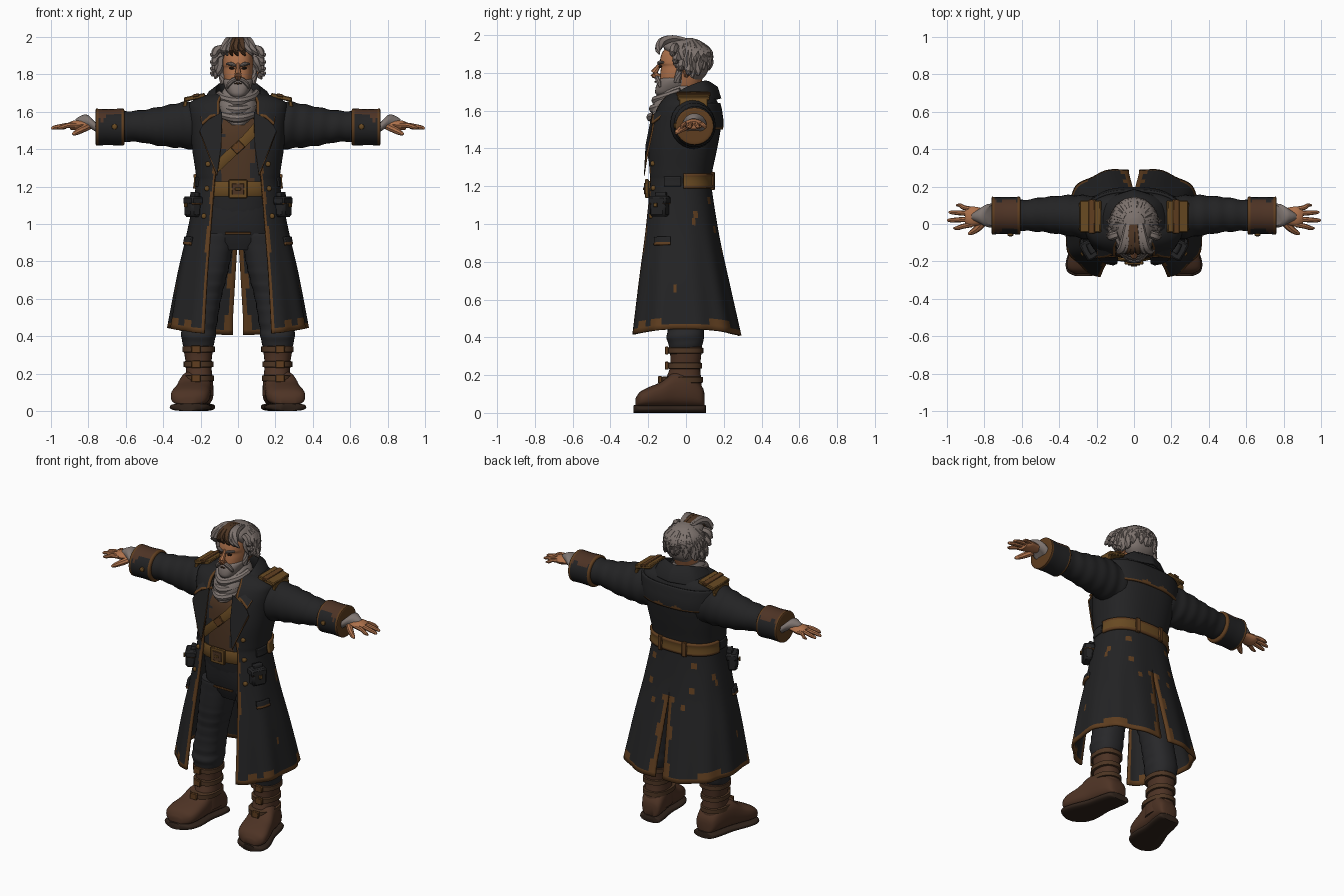
import bpy, bmesh, math, random
from math import sin, cos, pi
from mathutils import Vector, Euler, noise

if "Cube" in bpy.data.objects:
    bpy.data.objects.remove(bpy.data.objects["Cube"])
random.seed(4)

COL = {"coat_black": (.017, .017, .018), "trouser_charcoal": (.021, .021, .023), "boot_brown": (.075, .033, .018),
       "ochre_leather": (.14, .068, .016), "rust_trim": (.115, .048, .014), "skin_tan": (.42, .165, .07),
       "hair_grey": (.2, .165, .15), "scarf_grey": (.215, .18, .165), "vest_brown": (.075, .036, .017),
       "sole_dark": (.03, .017, .011)}
MAT = {}
for k, c in COL.items():
    MAT[k] = bpy.data.materials.new(k)
    MAT[k].diffuse_color = (*c, 1)

def build(name, geo, mats, mirror=False, solid=0, rule=None, closed=True, bevel=0, uv=None):
    V, F = geo
    mats = [mats] if isinstance(mats, str) else mats
    me = bpy.data.meshes.new(name)
    me.from_pydata([tuple(v) for v in V], [], F)
    for m in mats:
        me.materials.append(MAT[m])
    if closed:
        bm = bmesh.new(); bm.from_mesh(me)
        bmesh.ops.recalc_face_normals(bm, faces=bm.faces)
        bm.to_mesh(me); bm.free()
    if rule:
        for p in me.polygons:
            u = uv[p.index] if uv and p.index < len(uv) else (.5, .5)
            p.material_index = int(rule(u, p.center, p.normal))
    me.shade_smooth()
    me.set_sharp_from_angle(angle=math.radians(42))
    ob = bpy.data.objects.new(name, me)
    bpy.context.collection.objects.link(ob)
    if mirror:
        ob.modifiers.new("mirror", 'MIRROR').merge_threshold = .0005
    if solid:
        s = ob.modifiers.new("thick", 'SOLIDIFY'); s.thickness = solid; s.offset = -1
    if bevel:
        ob.modifiers.new("bevel", 'BEVEL').width = bevel
    return ob

def spline(rows, k):
    out, n = [], len(rows)
    for i in range(n - 1):
        p = [rows[max(0, min(n - 1, i + d))] for d in (-1, 0, 1, 2)]
        for s in range(k):
            t = s / k
            out.append(tuple(.5 * (2*b + (c-a)*t + (2*a-5*b+4*c-d)*t*t + (3*b-a-3*c+d)*t**3) for a, b, c, d in zip(*p)))
    return out + [tuple(rows[-1])]

def loft_geo(rings, closed=True):
    n, m = len(rings[0]), len(rings)
    V = [v for r in rings for v in r]
    w = n if closed else n - 1
    F = [(i*n + j, i*n + (j+1) % n, (i+1)*n + (j+1) % n, (i+1)*n + j) for i in range(m-1) for j in range(w)]
    uv = [((j + .5)/w, (i + .5)/(m-1)) for i in range(m-1) for j in range(w)]
    if closed:
        F += [tuple(range(n))[::-1], tuple(range((m-1)*n, m*n))]
    return (V, F), uv

def loft(name, rings, mats, closed=True, **kw):
    geo, uv = loft_geo(rings, closed)
    return build(name, geo, mats, closed=closed, uv=uv, **kw)

def spow(v, p):
    return math.copysign(abs(v)**p, v)

def body(name, rows, mats, k=4, n=28, p=.85, cx=None, **kw):
    """stack of rounded sections: z, half width, front y, back y (, centre x)"""
    R = []
    for r in spline(rows, k):
        z, a, f, b = r[:4]; x0 = r[4] if len(r) > 4 else 0
        R.append([(x0 + a*spow(sin(2*pi*j/n), p), (f+b)/2 - (b-f)/2*spow(cos(2*pi*j/n), p), z) for j in range(n)])
    return loft(name, R, mats, **kw)

def tube(pts, radii, flat=1, ref=(0, 0, 1), n=8, k=4):
    P = spline([(*p, r) for p, r in zip(pts, radii)], k)
    R = []
    for i, q in enumerate(P):
        t = (Vector(P[min(i+1, len(P)-1)][:3]) - Vector(P[max(i-1, 0)][:3])).normalized()
        s = t.cross(Vector(ref)).normalized(); u = s.cross(t)
        R.append([Vector(q[:3]) + q[3]*(cos(2*pi*j/n)*s + flat*sin(2*pi*j/n)*u) for j in range(n)])
    return loft_geo(R)[0]

def merge(geos):
    V, F = [], []
    for v, f in geos:
        F += [tuple(i + len(V) for i in q) for q in f]; V += list(v)
    return V, F

def box(name, loc, size, mats, rot=(0, 0, 0), **kw):
    e = Euler(rot).to_matrix()
    V = [Vector(loc) + e @ Vector((x*size[0]/2, y*size[1]/2, z*size[2]/2)) for x in (-1, 1) for y in (-1, 1) for z in (-1, 1)]
    F = [(0, 1, 3, 2), (4, 6, 7, 5), (0, 4, 5, 1), (2, 3, 7, 6), (0, 2, 6, 4), (1, 5, 7, 3)]
    return build(name, (V, F), mats, bevel=min(size)*.2, **kw)

# ---- coat: half shell (z, half width, front y, back y, front opening) ----
COAT = spline([(.41, .375, -.305, .295, .18), (.7, .325, -.268, .23, .165), (.95, .272, -.235, .175, .148),
               (1.2, .226, -.21, .135, .13), (1.27, .226, -.208, .138, .122), (1.4, .245, -.208, .165, .105),
               (1.52, .258, -.19, .185, .1), (1.6, .265, -.165, .178, .1), (1.65, .255, -.135, .165, .1),
               (1.685, .19, -.1, .14, .09), (1.7, .11, -.06, .11, .08)], 7)

def coat_pt(z, t, off=0):
    r = COAT[-1]
    for a, b in zip(COAT, COAT[1:]):
        if z <= b[0]:
            f = (z - a[0])/(b[0] - a[0]); r = [i + (j-i)*f for i, j in zip(a, b)]; break
    d = max(0, min(1, (1.12 - z)/.7)); s = 1 + .018*d*cos(11*t)
    return Vector((((r[1]+off)*s*spow(sin(t), .8)), (r[2]+r[3])/2 - ((r[3]-r[2])/2+off)*s*spow(cos(t), .8), z + .035*d*sin(t)**2))

rings = []
for r in COAT:
    t0 = math.asin(min(1, (r[4]/r[1])**1.25))
    t1 = pi - math.asin((.027*max(0, min(1, (.95 - r[0])/.45))/r[1])**1.25)
    rings.append([coat_pt(r[0], t0 + (t1-t0)*j/56) for j in range(57)])
def worn(u, c, n):
    w = noise.noise(c*13)
    return (u[0] < .022 + .02*w or c.z < .445 + .035*w + .03*(abs(c.x) > .25) or (u[0] > .975 - .02*w and c.z < .93)
            or (w > .62 and c.z < 1.2))
loft("long_coat", rings, ["coat_black", "rust_trim"], closed=False, mirror=True, solid=.014, rule=worn)

def coat_band(name, z0, z1, t0, t1, off, mats, rows=6, cols=30, **kw):
    R = [[coat_pt(z0 + (z1-z0)*i/rows, t0 + (t1-t0)*j/cols, off) for j in range(cols+1)] for i in range(rows+1)]
    return loft(name, R, mats, closed=False, mirror=True, solid=off+.004, **kw)

coat_band("coat_back_belt", 1.19, 1.265, 1.65, pi, .014, ["ochre_leather", "rust_trim"], rule=lambda u, c, n: abs(u[1]-.5) > .4)
coat_band("back_yoke", 1.5, 1.64, 1.9, pi, .013, ["coat_black", "rust_trim"], rows=14, cols=36,
          rule=lambda u, c, n: u[1] < .1 + .22*max(0, noise.noise(c*11)) or u[0] < .13 + .25*noise.noise(c*9))
coat_band("waist_tab", 1.2, 1.25, 1.2, 1.6, .008, "coat_black")
coat_band("lower_pocket_flap", .88, .925, .98, 1.4, .014, ["coat_black", "rust_trim"], rule=lambda u, c, n: u[1] < .35)
coat_band("pouch_strap", 1.1, 1.17, 1.0, 1.3, .03, "coat_black")

def on_coat(name, z, t, size, mats, off=0, **kw):
    p = coat_pt(z, t, off); d = coat_pt(z, t+.05) - coat_pt(z, t-.05)
    return box(name, p, size, mats, rot=(0, 0, math.atan2(d.y, d.x)), mirror=True, **kw)
on_coat("side_pouch", 1.09, 1.12, (.095, .06, .105), "coat_black", .02)
on_coat("side_pouch_flap", 1.125, 1.12, (.105, .07, .045), ["coat_black", "rust_trim"], .022, rule=lambda u, c, n: n.z < -.5)
on_coat("pouch_stud", 1.1, 1.12, (.022, .01, .022), "ochre_leather", .06)
on_coat("belt_loop", 1.227, 2.85, (.03, .02, .095), "rust_trim", .016)

def button(loc, r=.014):
    return tube([Vector(loc)+Vector((0, .01, 0)), Vector(loc)+Vector((0, -.006, 0)), Vector(loc)+Vector((0, -.011, 0))], [r, r, r*.5], n=10, k=2)
build("coat_buttons", merge([button(coat_pt(z, t)) for z, t in ((1.32, .68), (1.19, .74), (1.04, .72))]), "ochre_leather", mirror=True)

# ---- folded collar and lapels ----
top = spline([(0, .125, 1.755), (.095, .08, 1.755), (.118, -.04, 1.7), (.085, -.15, 1.585)], 8)
out = spline([(0, .187, 1.665), (.155, .12, 1.655), (.2, -.04, 1.63), (.195, -.185, 1.535)], 8)
inn = spline([(0, .095, 1.65), (.08, .05, 1.65), (.1, -.05, 1.61), (.08, -.13, 1.56)], 8)
mid = [((a[0]+b[0])/2*1.04, (a[1]+b[1])/2 + .012*(1 - i/12), (a[2]+b[2])/2 + .016) for i, (a, b) in enumerate(zip(top, out))]
edge = [tuple(a*.1 + b*.9 for a, b in zip(p, q)) for p, q in zip(mid, out)]
loft("coat_collar", [r[::-1] for r in (out, edge, mid, top, inn)], ["coat_black", "rust_trim"], closed=False, mirror=True, solid=.012,
     rule=lambda u, c, n: (u[1] < .25 or u[0] < .05) and c.y < .02)
def lapel(name, pts, mats):
    bm = bmesh.new()
    f = bm.faces.new([bm.verts.new(p) for p in pts])
    bmesh.ops.inset_region(bm, faces=[f], thickness=.009, use_boundary=True)
    bm.faces.ensure_lookup_table(); bm.verts.index_update()
    geo = ([v.co.copy() for v in bm.verts], [tuple(v.index for v in q.verts) for q in bm.faces])
    bm.free()
    big = max(range(len(geo[1])), key=lambda i: len(geo[1][i]))
    uv = [(0 if i == big else 1, 0) for i in range(len(geo[1]))]
    build(name, geo, mats, closed=False, mirror=True, solid=.015, uv=uv, rule=lambda u, c, n: u[0])
lapel("lapel", [(.085, -.178, 1.6), (.09, -.214, 1.42), (.112, -.222, 1.27), (.15, -.214, 1.36), (.205, -.182, 1.5), (.18, -.176, 1.545)],
      ["coat_black", "rust_trim"])

# ---- shoulders, sleeves, cuffs ----
box("epaulette", (.232, .04, 1.677), (.115, .17, .024), ["ochre_leather", "rust_trim"], rot=(0, .22, 0), mirror=True)
box("epaulette_drop", (.283, .04, 1.635), (.02, .15, .06), "ochre_leather", rot=(0, -.15, 0), mirror=True)
box("epaulette_strap", (.225, .04, 1.688), (.035, .18, .016), "rust_trim", rot=(0, .22, 0), mirror=True)
def arm(name, rows, mats, k=5, n=24, wr=0, **kw):
    R = [[(x + wr*1.5*sin(2*pi*j/n), cy + ry*(1 + wr*sin(x*75 + 2*sin(2*pi*j/n)))*cos(2*pi*j/n),
           cz + rz*(1 + wr*sin(x*75 + 2*sin(2*pi*j/n)))*sin(2*pi*j/n)) for j in range(n)] for x, cy, cz, ry, rz in spline(rows, k)]
    return loft(name, R, mats, mirror=True, **kw)
arm("sleeve", [(.17, .03, 1.52, .12, .13), (.25, .035, 1.525, .118, .128), (.34, .045, 1.52, .11, .115), (.47, .05, 1.515, .095, .095),
               (.56, .047, 1.52, .085, .083), (.64, .045, 1.52, .08, .08)], "coat_black", k=8, wr=.025)
arm("cuff", [(.605, .045, 1.518, .075, .075), (.61, .045, 1.518, .1, .096), (.63, .045, 1.518, .1, .099), (.69, .045, 1.518, .098, .096),
             (.745, .045, 1.518, .1, .098), (.76, .045, 1.518, .098, .096), (.762, .045, 1.518, .065, .065)], ["coat_black", "rust_trim", "boot_brown"], k=4,
    rule=lambda u, c, n: 1 if (c.x < .623 or c.x > .748) else 2 if c.z > 1.573 + .03*noise.noise(c*16) else 0)
build("cuff_buttons", merge([button((.66, -.055, 1.52), .015)]), "ochre_leather", mirror=True)
arm("knit_wrist", [(.74, .045, 1.52, .06, .06), (.765, .045, 1.52, .062, .064), (.79, .043, 1.522, .05, .054), (.81, .04, 1.524, .035, .035)],
    "scarf_grey", wr=.04)

# ---- hands ----
hand = [tube([(.78, .042, 1.53), (.82, .042, 1.532), (.87, .04, 1.528), (.9, .04, 1.522)], [.035, .045, .054, .042], flat=.5, n=14)]
for y0, y1, x1, r in ((-.004, -.022, .965, .013), (.027, .02, .998, .0135), (.055, .062, .99, .013), (.08, .1, .95, .012)):
    hand.append(tube([(.865, y0, 1.529), (.91, (y0*.6 + y1*.4), 1.527), (x1-.02, y1, 1.516), (x1, y1, 1.51)], [r, r*1.05, r*.85, r*.4]))
hand.append(tube([(.8, .015, 1.522), (.835, -.022, 1.505), (.868, -.045, 1.488), (.885, -.053, 1.48)], [.02, .019, .014, .006]))
build("hand", merge(hand), "skin_tan", mirror=True)

# ---- torso, vest, sash, belt ----
body("vest", [(1.02, .17, -.15, .1), (1.1, .19, -.17, .11), (1.2, .2, -.185, .115), (1.4, .205, -.183, .13), (1.52, .2, -.165, .14), (1.62, .12, -.1, .1)],
     ["vest_brown", "trouser_charcoal"], k=8, n=48,
     rule=lambda u, c, n: c.z < 1.21 or abs(c.x) > .085 + .05*noise.noise(c*12))
build("chest_sash", tube([(.14, -.165, 1.57), (.06, -.19, 1.47), (-.04, -.196, 1.375), (-.13, -.18, 1.29)], [.026]*4, flat=.28, ref=(0, 1, 0), n=4), "ochre_leather")
box("sash_buckle", (.0, -.2, 1.41), (.06, .016, .05), "rust_trim", rot=(0, -.75, 0))
body("waist_belt", [(1.15, .2, -.192, .115), (1.152, .206, -.2, .118), (1.222, .206, -.2, .118), (1.225, .2, -.192, .115)], "ochre_leather", k=2)
for nm, s, m, y in (("belt_buckle", (.1, .02, .1), "ochre_leather", -.207), ("buckle_window", (.065, .01, .06), "vest_brown", -.217), ("buckle_pin", (.03, .012, .014), "ochre_leather", -.222)):
    box(nm, (0, y, 1.187), s, m)

# ---- trousers ----
body("trouser_hips", [(.86, .12, -.1, .09), (.93, .19, -.13, .11), (1.02, .195, -.155, .115), (1.15, .195, -.175, .115)], "trouser_charcoal")
leg = spline([(.33, .07, -.08, .075, .212), (.38, .09, -.1, .092, .212), (.44, .092, -.1, .095, .208), (.6, .09, -.105, .09, .18), (.75, .098, -.12, .095, .15), (.95, .105, -.13, .1, .115)], 7)
leg = [(z, a*(1 + .025*sin(z*95)), f*(1 + .03*sin(z*95 + 1)), b, x) for z, a, f, b, x in leg]
body("trouser_leg", leg, "trouser_charcoal", k=1, mirror=True)
box("fly_trim", (0, -.155, .95), (.14, .012, .012), "rust_trim")

# ---- boots, toes turned out ----
body("boot_shaft", [(.08, .075, -.1, .085, .205), (.16, .074, -.11, .082, .208), (.24, .068, -.085, .075, .21), (.3, .074, -.083, .08, .212), (.35, .08, -.09, .085, .212), (.365, .06, -.07, .065, .212)],
     "boot_brown", mirror=True)
def foot(name, rows, mat):
    R = []
    for y, w, z0, z1 in rows:
        cx = .205 - (y - .05)*.2
        R.append([(cx + w*spow(cos(2*pi*j/24), .7), y, max(z0, (z0+z1)/2 + (z1-z0)/2*spow(sin(2*pi*j/24), .75))) for j in range(24)])
    loft(name, R, mat, mirror=True)
foot("boot_foot", spline([(.098, .03, .03, .1), (.085, .062, .03, .14), (.03, .078, .03, .2), (-.06, .086, .03, .215), (-.13, .096, .03, .165), (-.2, .103, .03, .135), (-.245, .088, .03, .11), (-.268, .04, .03, .075)], 4), "boot_brown")
foot("boot_sole", spline([(.105, .04, 0, .04), (.095, .072, 0, .042), (.03, .082, 0, .042), (-.06, .085, 0, .042), (-.15, .104, 0, .042), (-.21, .108, 0, .042), (-.255, .09, 0, .042), (-.278, .045, 0, .04)], 4), "sole_dark")
for i, (z, a, f, b) in enumerate(((.33, .087, -.1, .092), (.25, .08, -.1, .086), (.175, .083, -.135, .09))):
    body("boot_strap_%d" % i, [(z-.017, a-.012, f+.012, b-.012, .211), (z-.014, a, f, b, .211), (z+.014, a, f, b, .211), (z+.017, a-.012, f+.012, b-.012, .211)], "vest_brown", k=1, mirror=True)
    box("boot_buckle_%d" % i, (.225, f-.002, z), (.05, .02, .042), "rust_trim", mirror=True)

# ---- scarf ----
body("scarf", [(1.53, .04, -.185, -.05), (1.57, .085, -.185, .04), (1.62, .105, -.178, .075), (1.66, .1, -.16, .08), (1.7, .09, -.125, .08), (1.73, .07, -.09, .07)], "scarf_grey", k=5)
build("scarf_folds", merge([tube([(-.1, -.03, z+.03), (-.07, -.13+.3*(z-1.58), z+.005), (0, -.185+.3*(z-1.58), z-.01), (.07, -.13+.3*(z-1.58), z+.01), (.1, -.03, z+.04)], [.018, .022, .024, .022, .018]) for z in (1.575, 1.62, 1.665)]), "scarf_grey")

# ---- head ----
body("head", [(1.66, .045, -.1, .05), (1.7, .055, -.13, .06), (1.75, .07, -.138, .08), (1.8, .079, -.136, .1), (1.835, .08, -.132, .1), (1.855, .082, -.139, .1), (1.91, .078, -.125, .1), (1.95, .055, -.085, .07)], "skin_tan")
build("nose", tube([(0, -.13, 1.858), (0, -.152, 1.825), (0, -.17, 1.795), (0, -.14, 1.778)], [.009, .013, .02, .014]), "skin_tan")
build("ears", tube([(.082, .0, 1.78), (.092, .005, 1.81), (.09, .01, 1.845)], [.01, .019, .01]), "skin_tan", mirror=True)
build("eyes", tube([(.02, -.136, 1.831), (.033, -.137, 1.833), (.046, -.128, 1.834)], [.003, .008, .003]), "sole_dark", mirror=True)
build("eyebrows", tube([(.012, -.143, 1.846), (.035, -.142, 1.855), (.062, -.12, 1.856)], [.006, .01, .005]), "hair_grey", mirror=True)
body("beard", [(1.675, .025, -.15, -.07), (1.695, .05, -.163, -.03), (1.725, .068, -.16, .01), (1.75, .077, -.15, .02), (1.768, .078, -.138, .02), (1.775, .07, -.125, .02)], "hair_grey")
build("moustache", merge([tube([(0, -.15, 1.776), (.025, -.152, 1.77), (.05, -.142, 1.745), (.056, -.138, 1.725)], [.009, .013, .012, .005]),
      tube([(.076, -.045, 1.75), (.084, -.04, 1.79), (.085, -.025, 1.85)], [.02, .018, .014])]), "hair_grey", mirror=True)
build("mouth", tube([(-.02, -.16, 1.75), (0, -.163, 1.752), (.02, -.16, 1.75)], [.002, .005, .002]), "vest_brown")

# ---- hair: cap plus swept locks ----
body("hair_cap", [(1.765, .06, -.0, .085), (1.8, .09, -.02, .112), (1.85, .103, -.055, .125), (1.9, .104, -.095, .125), (1.94, .092, -.12, .108), (1.97, .065, -.09, .075), (1.985, .025, -.04, .03)], "hair_grey")
locks = []
for i in range(30):
    a = -2.05 + 4.1*i/29; s, c = sin(a), cos(a); z = random.uniform(1.77, 1.86); o = random.uniform(.0, .022)*abs(s)
    locks.append(tube([(.05*s, .01 + .05*c, 1.965), (.1*s, .01 + .108*c, 1.915), (.114*s, .005 + .118*c, z + .035), ((.118 + o)*s, .005 + (.115 + o)*c, z)],
                      [.014, .021, .022, .005], n=6))
build("hair_locks", merge(locks), "hair_grey")
build("hair_side_curls", merge([tube([(.085, y, z+.04), (.115, y-.01, z+.03), (.13, y-.015, z), (.148, y-.01, z+.012)], [.02, .022, .017, .004], n=6)
      for y, z in ((-.04, 1.86), (-.01, 1.825), (.03, 1.8), (-.055, 1.9))]), "hair_grey", mirror=True)
def quiff(xs):
    return merge([tube([(x*.6, .0, 1.972), (x*.8, -.07, 1.982), (x, -.125, 1.965), (x*1.35, -.148, 1.925), (x*1.5 + .012, -.14, 1.9)], [.014, .02, .024, .016, .004], n=6) for x in xs])
build("front_quiff", quiff((-.06, -.045, .045, .065)), "hair_grey")
build("dark_forelock", quiff((-.028, -.008, .018)), "vest_brown")

for m in bpy.data.materials:
    if m.users and not m.is_grease_pencil:
        m.use_nodes = True
        m.node_tree.nodes["Principled BSDF"].inputs["Base Color"].default_value = m.diffuse_color
